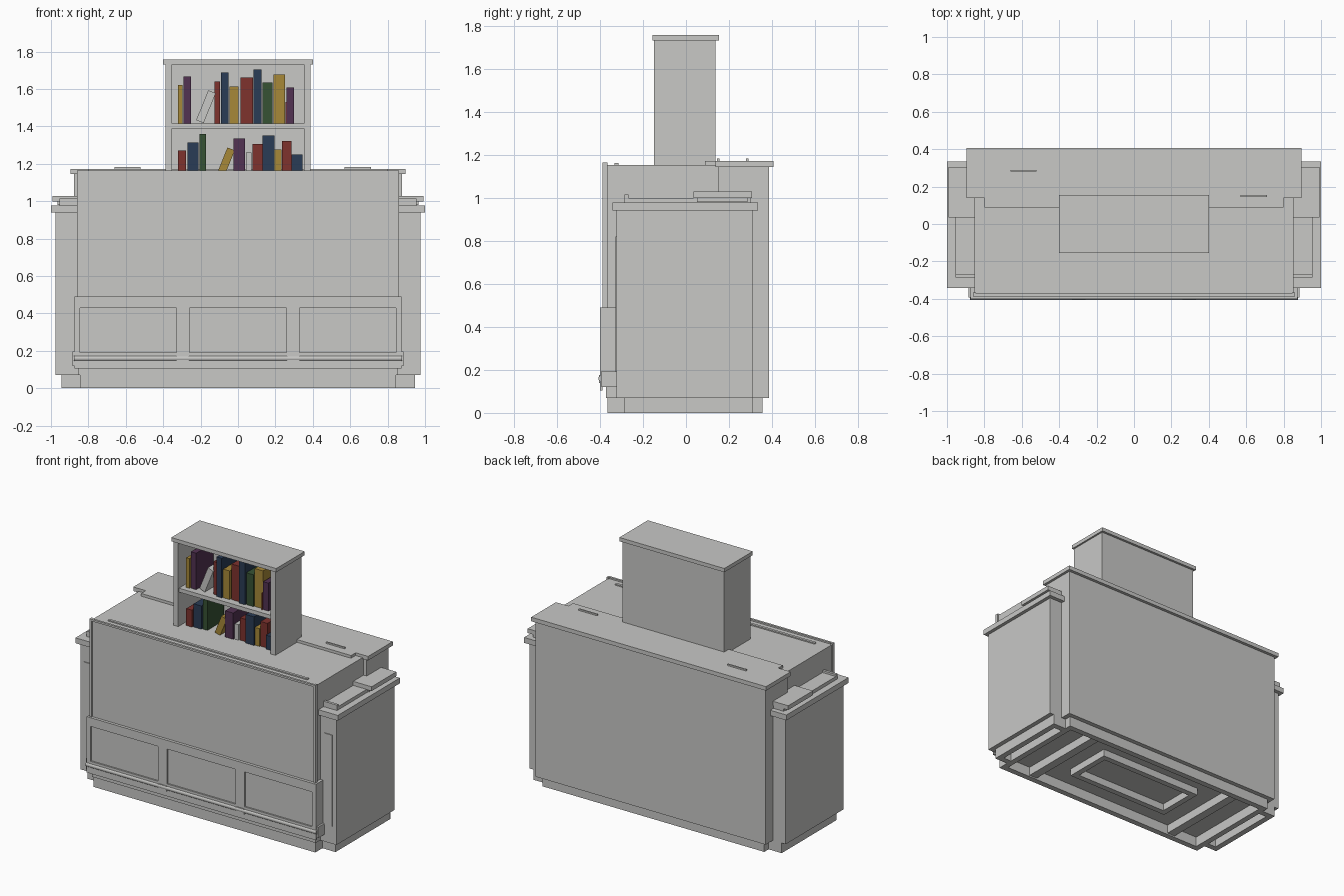
import bpy, math


def material(name, rgb):
    m = bpy.data.materials.new(name)
    m.diffuse_color = (*rgb, 1)
    return m


GREY = material("pale_grey", (0.58, 0.58, 0.565))
COL = {
    "r": material("book_red", (0.21, 0.032, 0.027)),
    "n": material("book_navy", (0.023, 0.045, 0.092)),
    "y": material("book_ochre", (0.39, 0.25, 0.04)),
    "g": material("book_green", (0.037, 0.085, 0.034)),
    "p": material("book_purple", (0.085, 0.032, 0.085)),
    "w": GREY,
}


def box(name, x, y, z, mat=GREY, lean=0):
    """Box from (min, max) ranges; lean tips it about its own centre in the xz plane."""
    bpy.ops.mesh.primitive_cube_add(size=1)
    o = bpy.context.object
    o.name = name
    o.scale = (x[1] - x[0], y[1] - y[0], z[1] - z[0])
    o.location = ((x[0] + x[1]) / 2, (y[0] + y[1]) / 2, (z[0] + z[1]) / 2)
    o.rotation_euler = (0, lean, 0)
    o.data.materials.append(mat)
    return o


def pair(name, x, y, z):
    """Mirrored boxes on the right and left."""
    box("right_" + name, x, y, z)
    box("left_" + name, (-x[1], -x[0]), y, z)


def ring(name, X, y, z, t):
    """Open rectangular frame, symmetric in x."""
    box(name + "_front", (-X, X), (y[0], y[0] + t), z)
    box(name + "_back", (-X, X), (y[1] - t, y[1]), z)
    pair(name + "_end", (X - t, X), (y[0] + t, y[1] - t), z)


# Main counter body and rear carcass
box("counter_body", (-0.853, 0.853), (-0.372, 0.2), (0.07, 1.153))
box("rear_carcass", (-0.877, 0.877), (0.149, 0.386), (0.07, 1.146))

# Upper front panel with slim frame, lip above the counter
box("front_panel", (-0.845, 0.845), (-0.380, -0.37), (0.48, 1.15))
pair("front_panel_stile", (0.845, 0.86), (-0.387, -0.365), (0.49, 1.163))
box("front_panel_lip", (-0.845, 0.845), (-0.387, -0.372), (1.15, 1.163))
box("counter_strip", (-0.76, 0.76), (-0.332, -0.314), (1.15, 1.161))

# Lower front with three recessed panels
box("lower_front_core", (-0.873, 0.873), (-0.390, -0.32), (0.12, 0.49))
Y = (-0.400, -0.388)
box("lower_front_top_rail", (-0.873, 0.873), Y, (0.43, 0.49))
box("lower_front_bottom_rail", (-0.873, 0.873), Y, (0.105, 0.19))
pair("lower_front_end_stile", (0.845, 0.873), Y, (0.19, 0.43))
pair("lower_front_mid_stile", (0.26, 0.33), Y, (0.19, 0.43))
pair("base_block", (0.853, 0.886), (-0.392, -0.32), (0.12, 0.195))

# Foot rail and brackets
bpy.ops.mesh.primitive_cylinder_add(vertices=16, radius=0.016, depth=1.756,
                                    location=(0, -0.391, 0.16),
                                    rotation=(0, math.pi / 2, 0))
rail = bpy.context.object
rail.name = "foot_rail"
rail.data.materials.append(GREY)
bpy.ops.object.shade_smooth_by_angle()
pair("foot_rail_bracket", (0.263, 0.328), (-0.404, -0.39), (0.138, 0.176))

# Rear ledge with its narrower front step, and two thin slots
box("rear_ledge", (-0.895, 0.895), (0.138, 0.407), (1.144, 1.172))
box("rear_ledge_step", (-0.80, 0.80), (0.088, 0.14), (1.148, 1.172))
box("left_slot", (-0.66, -0.52), (0.28, 0.29), (1.17, 1.182))
box("right_slot", (0.57, 0.71), (0.145, 0.155), (1.17, 1.182))

# Side wings
pair("wing", (0.85, 0.976), (-0.322, 0.308), (0.07, 0.94))
pair("wing_front_plate", (0.885, 0.945), (-0.328, -0.32), (0.19, 0.82))
pair("wing_cap", (0.85, 1.0), (-0.342, 0.335), (0.94, 0.977))
pair("wing_tray", (0.85, 0.955), (-0.27, 0.3), (0.977, 1.0))
pair("wing_tray_lip", (0.85, 0.955), (-0.286, -0.268), (0.977, 1.014))
pair("wing_raised_base", (0.85, 0.965), (0.05, 0.285), (0.98, 1.005))
pair("wing_raised_slab", (0.85, 0.993), (0.036, 0.306), (0.998, 1.028))

# Open plinth with cross bars and central frame
ring("plinth", 0.845, (-0.365, 0.355), (0, 0.072), 0.04)
ring("plinth_core", 0.40, (-0.17, 0.17), (0.02, 0.072), 0.04)
pair("plinth_cross_bar", (0.56, 0.62), (-0.325, 0.315), (0.01, 0.072))
pair("wing_plinth_outer", (0.905, 0.945), (-0.288, 0.308), (0, 0.072))
pair("wing_plinth_front", (0.845, 0.905), (-0.288, -0.248), (0, 0.072))
pair("wing_plinth_back", (0.845, 0.905), (0.268, 0.308), (0, 0.072))

# Bookcase
pair("bookcase_side", (0.352, 0.388), (-0.148, 0.138), (1.15, 1.731))
box("bookcase_back", (-0.36, 0.36), (0.115, 0.138), (1.15, 1.731))
box("bookcase_shelf", (-0.355, 0.355), (-0.14, 0.12), (1.388, 1.415))
box("bookcase_cap", (-0.40, 0.40), (-0.155, 0.154), (1.731, 1.757))

# Books: colour, left, right, top
UPPER = [("y", -.321, -.297, 1.62), ("p", -.291, -.251, 1.666),
         ("r", -.125, -.096, 1.64), ("n", -.091, -.051, 1.687),
         ("y", -.045, .004, 1.612), ("r", .013, .08, 1.66),
         ("n", .083, .126, 1.703), ("g", .131, .185, 1.634),
         ("y", .19, .252, 1.676), ("r", .253, .259, 1.53),
         ("p", .26, .30, 1.607)]
LOWER = [("r", -.321, -.278, 1.27), ("n", -.27, -.211, 1.313),
         ("g", -.206, -.171, 1.358), ("p", -.024, .037, 1.334),
         ("w", .043, .073, 1.26), ("r", .078, .131, 1.307),
         ("n", .132, .195, 1.35), ("y", .196, .233, 1.275),
         ("r", .234, .286, 1.323), ("n", .287, .345, 1.249)]
for tier, books, z0 in (("upper", UPPER, 1.414), ("lower", LOWER, 1.152)):
    for i, (c, a, b, top) in enumerate(books):
        box(f"{tier}_book_{i + 1}", (a, b), (-0.105 + 0.008 * (i % 3), 0.09), (z0, top), COL[c])

# Leaning books
LEAN = math.radians(22)
box("upper_leaning_book", (-.193, -.150), (-0.10, 0.08), (1.419, 1.591), GREY, LEAN)
box("lower_leaning_book", (-.083, -.041), (-0.10, 0.08), (1.150, 1.284), COL["y"], LEAN)
